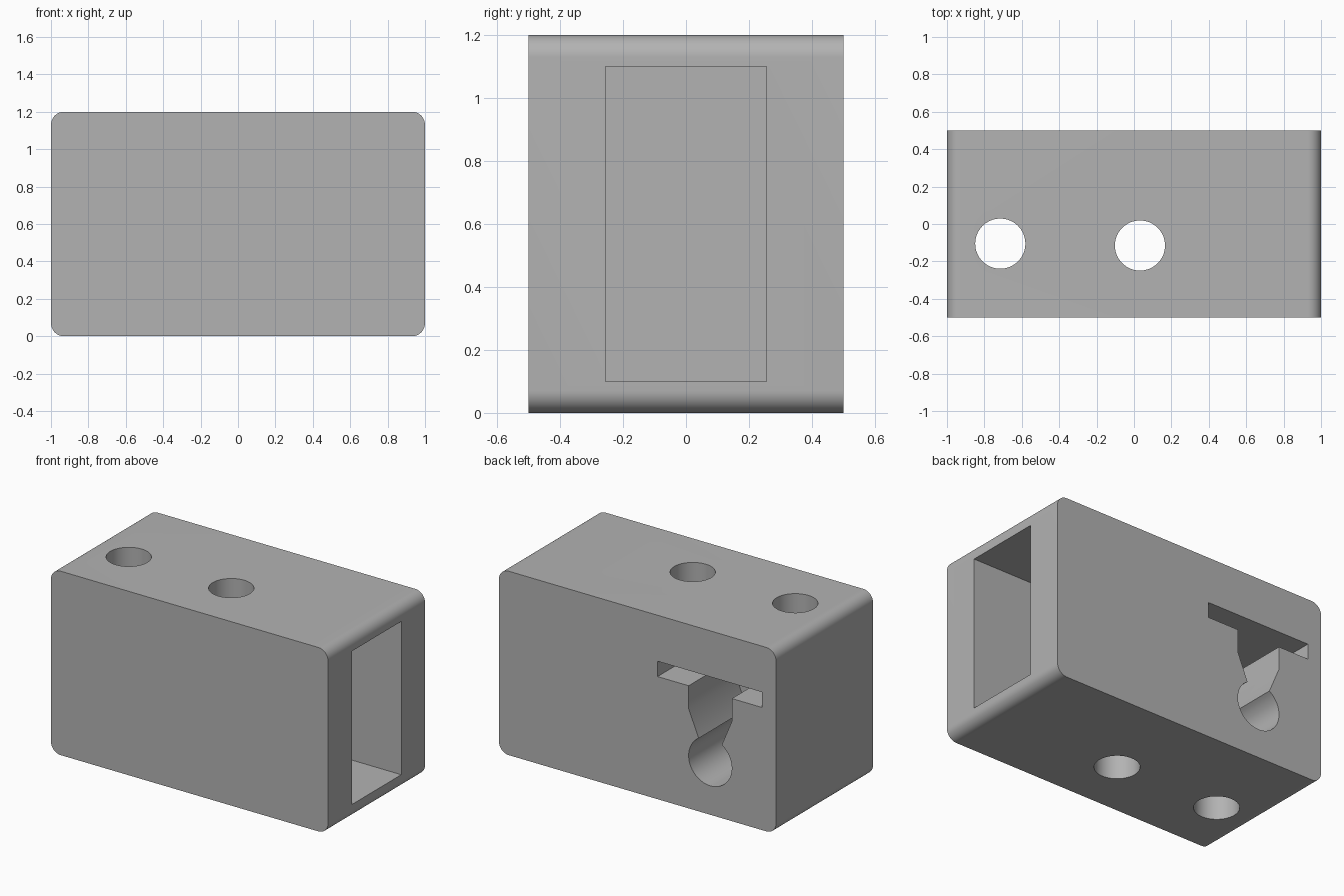
import bpy, bmesh, math

if "Cube" in bpy.data.objects:
    bpy.data.objects.remove(bpy.data.objects["Cube"])

grey = bpy.data.materials.new("light grey")
grey.diffuse_color = (0.45, 0.45, 0.45, 1)
grey.use_nodes = True
grey.node_tree.nodes["Principled BSDF"].inputs["Base Color"].default_value = grey.diffuse_color


def arc(cx, cz, r, start, end, steps):
    """Points on an arc, angles in degrees."""
    return [(cx + r * math.cos(math.radians(start + (end - start) * i / steps)),
             cz + r * math.sin(math.radians(start + (end - start) * i / steps)))
            for i in range(steps + 1)]


def prism(name, outline, y0, y1):
    """Extrude an outline in the xz plane from y0 to y1."""
    bm = bmesh.new()
    face = bm.faces.new([bm.verts.new((x, y0, z)) for x, z in outline])
    ext = bmesh.ops.extrude_face_region(bm, geom=[face])
    moved = [v for v in ext["geom"] if isinstance(v, bmesh.types.BMVert)]
    bmesh.ops.translate(bm, verts=moved, vec=(0, y1 - y0, 0))
    bmesh.ops.recalc_face_normals(bm, faces=bm.faces)
    mesh = bpy.data.meshes.new(name)
    bm.to_mesh(mesh)
    bm.free()
    obj = bpy.data.objects.new(name, mesh)
    bpy.context.collection.objects.link(obj)
    mesh.materials.append(grey)
    return obj


# Block with rounded long edges
R = 0.07
outline = []
for cx, cz, a in ((1 - R, 1.2 - R, 0), (R - 1, 1.2 - R, 90), (R - 1, R, 180), (1 - R, R, 270)):
    outline += arc(cx, cz, R, a, a + 90, 12)
block = prism("block", outline, -0.5, 0.5)

# Rectangular pocket open on the right end
cutters = [prism("pocket_cutter", [(0.25, 0.1), (1.1, 0.1), (1.1, 1.1), (0.25, 1.1)], -0.255, 0.255)]

# Two vertical through holes
for name, x, y in (("left_hole_cutter", -0.715, -0.105), ("middle_hole_cutter", 0.032, -0.115)):
    bpy.ops.mesh.primitive_cylinder_add(vertices=64, radius=0.134, depth=1.6, location=(x, y, 0.6))
    hole = bpy.context.object
    hole.name = name
    hole.data.materials.append(grey)
    cutters.append(hole)

# Keyed recess in the back: slot, tapering stem and round end
cx, cz, r = -0.525, 0.345, 0.156
neck = math.degrees(math.acos(0.083 / r))
keyway = [(-0.145, 0.8), (-0.145, 0.9), (-0.9, 0.9), (-0.9, 0.8), (cx - r, 0.8), (cx - r, 0.65)]
keyway += arc(cx, cz, r, 180 - neck, 360 + neck, 48)
keyway += [(cx + r, 0.65), (cx + r, 0.8)]
cutters.append(prism("keyway_cutter", keyway, 0.0, 0.6))

# Cut everything out of the block
for cutter in cutters:
    mod = block.modifiers.new(cutter.name, "BOOLEAN")
    mod.operation = "DIFFERENCE"
    mod.solver = "EXACT"
    mod.object = cutter
bpy.context.view_layer.objects.active = block
bpy.ops.object.select_all(action="DESELECT")
block.select_set(True)
for mod in list(block.modifiers):
    bpy.ops.object.modifier_apply(modifier=mod.name)
for cutter in cutters:
    bpy.data.objects.remove(cutter)

bpy.ops.object.shade_smooth_by_angle(angle=math.radians(30))
